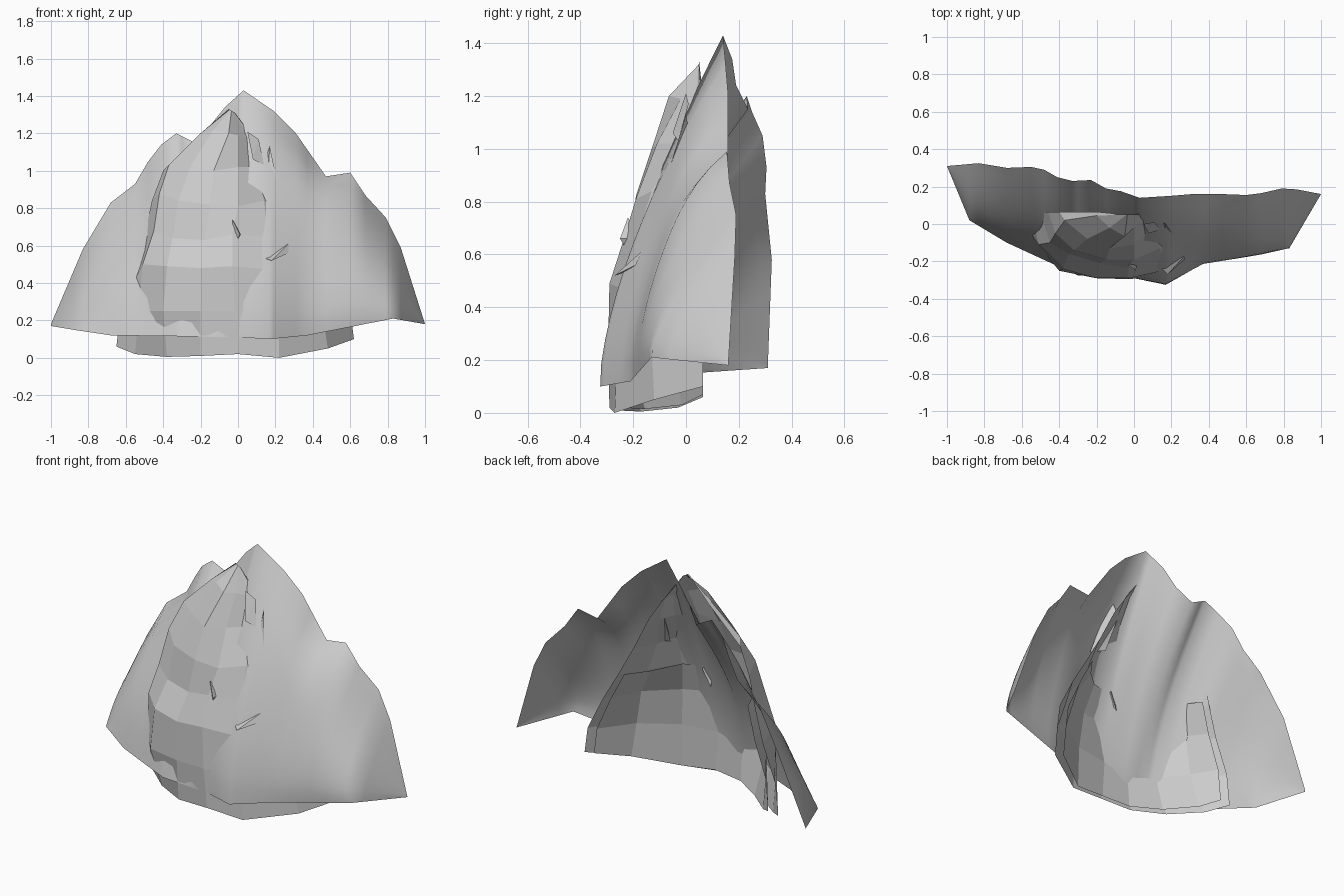
import bpy, math
from mathutils import Vector


def make(name, verts, faces, smooth=False):
    me = bpy.data.meshes.new(name)
    me.from_pydata([tuple(v) for v in verts], [], faces)
    me.update()
    for p in me.polygons:
        p.use_smooth = smooth
    ob = bpy.data.objects.new(name, me)
    bpy.context.collection.objects.link(ob)
    return ob


def grid(name, rows, smooth=False):
    n = len(rows[0])
    faces = [(r * n + c, r * n + c + 1, (r + 1) * n + c + 1, (r + 1) * n + c)
             for r in range(len(rows) - 1) for c in range(n - 1)]
    return make(name, [v for r in rows for v in r], faces, smooth)


def at_x(path, x):
    for a, b in zip(path, path[1:]):
        if x <= b[0]:
            t = (x - a[0]) / (b[0] - a[0])
            return Vector(a).lerp(Vector(b), max(0, t))
    return Vector(path[-1])


# Outer smooth slope: hung between a ragged rim and a bowed lower edge
rim = [(-1, .31, .18), (-.83, .325, .58), (-.68, .30, .83), (-.55, .305, .93),
       (-.48, .29, 1.05), (-.41, .25, 1.14), (-.33, .23, 1.2), (-.23, .235, 1.15),
       (-.15, .19, 1.24), (-.07, .175, 1.34), (.03, .14, 1.43), (.19, .15, 1.32),
       (.31, .16, 1.2), (.47, .16, .97), (.6, .155, .99), (.68, .165, .87),
       (.79, .19, .75), (.87, .185, .59), (1, .16, .18)]
hem = [(-1, .31, .17), (-.88, .02, .15), (-.68, -.10, .12), (-.3, -.275, .115),
       (0, -.29, .11), (.17, -.325, .10), (.37, -.21, .12), (.83, -.13, .21), (1, .16, .18)]
xs = sorted(set([p[0] for p in rim + hem]))
rows = []
for i in range(15):
    t = i / 14
    row = []
    for x in xs:
        a, b = at_x(hem, x), at_x(rim, x)
        p = a.lerp(b, t)
        edge = min(1, (1 - abs(x)) / .25)
        power = 1 if x < -.1 else .8
        p.y -= .08 * edge * math.sin(math.pi * t ** power)
        # fuller shoulder on the right, rounding over near the rim
        p.y -= .75 * t ** 4 * (1 - t) * math.exp(-((x - .45) / .22) ** 2)
        row.append(p)
    rows.append(row)
grid("outer_slope", rows, True)

# Faceted rock: open-backed rings cut off at the back plane
levels = [[.06, .02, .005, .01, .02, 0, .05, .10],
          [.25] * 8,
          [.46, .5, .49, .48, .49, .47, .46, .45],
          [.65, .68, .64, .63, .66, .65, .62, .62],
          [.84, .88, .84, .82, .81, .84, .8, .8],
          [1.0, 1.03, 1.03, 1.0, 1.02, 1.02, 1.0, 1.0],
          [1.19, 1.2, 1.22, 1.2, 1.19, 1.17, 1.15, 1.12]]
rings = [
    [(-.65, .065), (-.55, -.03), (-.38, -.17), (-.2, -.27), (0, -.29), (.22, -.27), (.48, -.12), (.62, .065)],
    [(-.63, .065), (-.53, -.09), (-.4, -.25), (-.2, -.29), (-.02, -.295), (.22, -.26), (.45, -.13), (.6, .065)],
    [(-.55, .065), (-.51, -.11), (-.38, -.24), (-.2, -.29), (-.03, -.29), (.2, -.24), (.4, -.11), (.5, .065)],
    [(-.5, .065), (-.45, -.1), (-.35, -.16), (-.18, -.21), (-.03, -.235), (.16, -.19), (.3, -.07), (.4, .065)],
    [(-.46, .065), (-.42, -.05), (-.32, -.14), (-.15, -.19), (0, -.19), (.14, -.13), (.23, -.06), (.3, .065)],
    [(-.4, .065), (-.37, .02), (-.25, -.08), (-.13, -.13), (0, -.11), (.09, -.02), (.15, .03), (.2, .065)],
    [(-.2, .065), (-.2, .045), (-.13, -.02), (-.05, -.065), (0, -.02), (.06, .03), (.1, .05), (.12, .065)],
]
rock = [[Vector((x, y, z)) for (x, y), z in zip(r, zs)] for r, zs in zip(rings, levels)]
tip = [Vector((-.05 + .005 * i, .05, 1.33 - .003 * i)) for i in range(8)]
grid("faceted_rock", rock + [tip])

# Inner lining: slightly smaller layer behind the lower rock
grid("rock_lining", [[Vector((p.x * .9, min(p.y + .015, .065), p.z + .01)) for p in r]
                     for r in rock[:4]])

# Small shards breaking through the slope
shards = [[(.13, .02, 1.02), (.17, .0, 1.13), (.24, -.10, .80), (.15, -.07, .83)],
          [(-.03, -.19, .56), (-.03, -.22, .74), (.01, -.25, .66), (.02, -.18, .66)],
          [(.15, -.24, .53), (.27, -.17, .61), (.27, -.19, .56), (.18, -.27, .52)],
          [(.05, .0, 1.21), (.11, .01, 1.17), (.14, -.03, 1.03), (.08, -.05, 1.06)]]
for s in shards:
    make("rock_shard", s, [(0, 1, 2), (0, 2, 3), (0, 3, 1), (1, 3, 2)])
